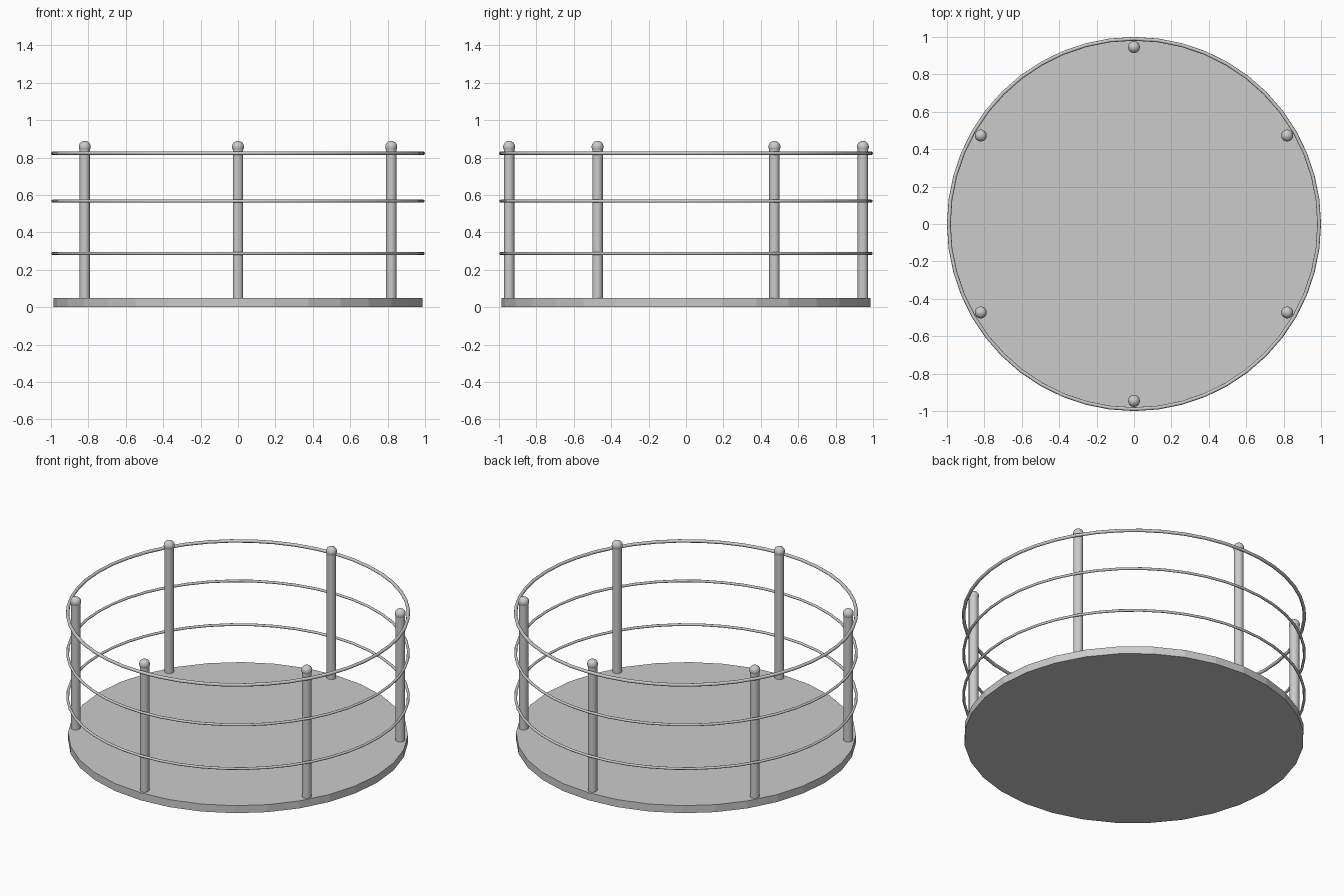
import bpy
from math import sin, cos, radians

if "Cube" in bpy.data.objects:
    bpy.data.objects.remove(bpy.data.objects["Cube"])

POST_CIRCLE = 0.946
POST_TOP = 0.85


def finish(name, smooth=True):
    obj = bpy.context.object
    obj.name = name
    if smooth:
        bpy.ops.object.shade_smooth_by_angle(angle=radians(40))
    return obj


def cylinder(name, radius, z0, z1, x=0, y=0, sides=32, smooth=True):
    bpy.ops.mesh.primitive_cylinder_add(
        vertices=sides, radius=radius, depth=z1 - z0,
        location=(x, y, (z0 + z1) / 2))
    return finish(name, smooth)


# Round floor
cylinder("platform", 0.987, 0, 0.048, sides=32, smooth=False)

# Six posts with ball caps
for i in range(6):
    a = radians(30 + 60 * i)
    x, y = POST_CIRCLE * cos(a), POST_CIRCLE * sin(a)
    cylinder(f"post_{i + 1}", 0.028, 0.04, POST_TOP, x, y, sides=16)
    bpy.ops.mesh.primitive_uv_sphere_add(
        segments=16, ring_count=10, radius=0.032, location=(x, y, 0.857))
    finish(f"post_cap_{i + 1}")

# Three hoop rails around the posts
for name, z, r in (("lower_rail", 0.287, 0.008),
                   ("middle_rail", 0.567, 0.008),
                   ("top_rail", 0.823, 0.010)):
    bpy.ops.mesh.primitive_torus_add(
        major_radius=0.990, minor_radius=r,
        major_segments=48, minor_segments=10, location=(0, 0, z))
    finish(name)
